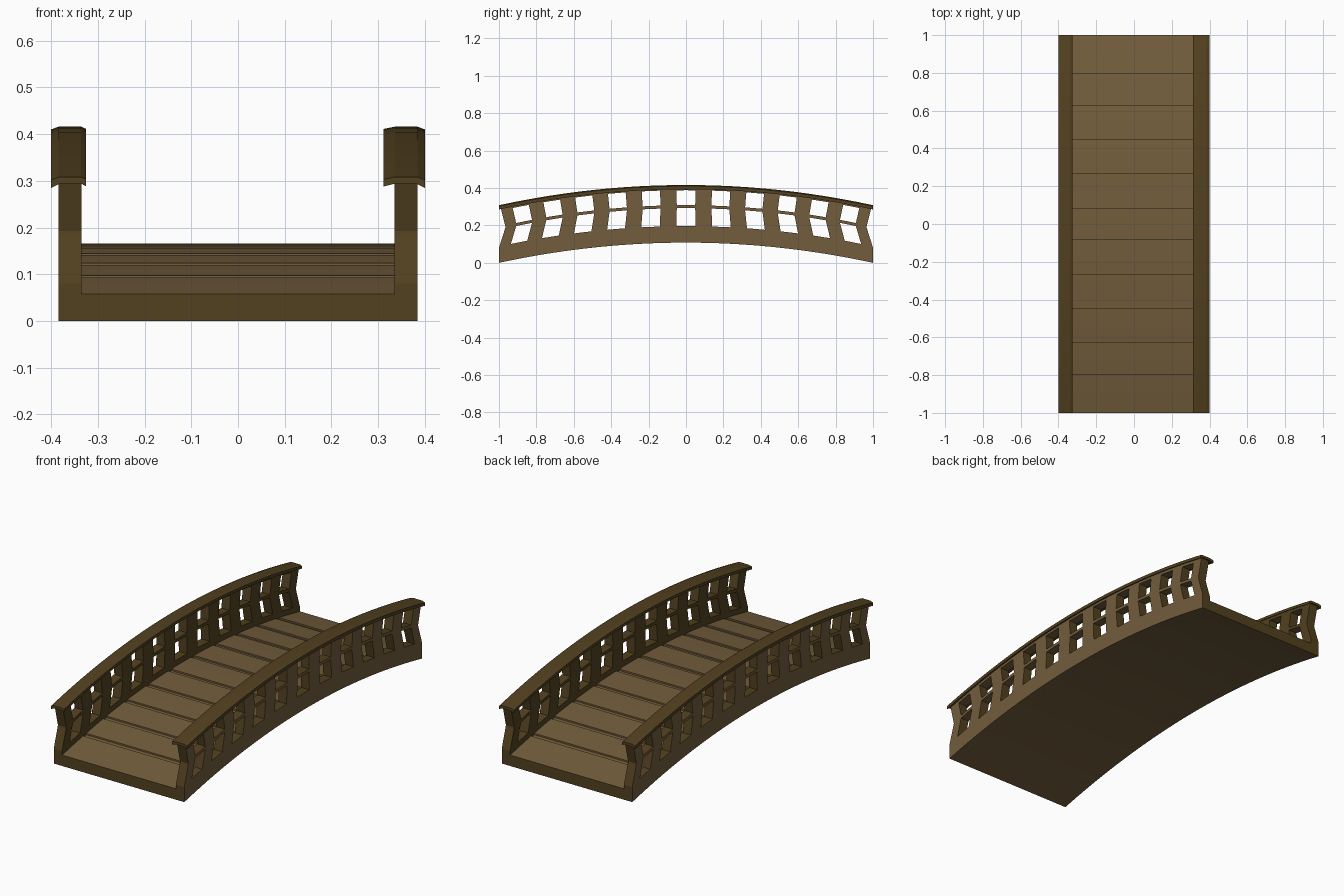
import bpy, bmesh

if "Cube" in bpy.data.objects:
    bpy.data.objects.remove(bpy.data.objects["Cube"])

RISE = 0.108


def arch(y):
    return RISE * (1 - y * y)


def material(name, col):
    m = bpy.data.materials.new(name)
    m.diffuse_color = (*col, 1)
    m.use_nodes = True
    m.node_tree.nodes["Principled BSDF"].inputs["Base Color"].default_value = m.diffuse_color
    return m


BROWN = material("weathered_wood", (0.17, 0.11, 0.045))
OLIVE = material("dark_wood", (0.085, 0.052, 0.014))


def waist(h):
    """Lengthwise scale of the side walls: pinched in at mid height."""
    pts = [(0, 1.0), (0.08, 1.0), (0.19, 0.965), (0.30, 0.992)]
    for (a, sa), (b, sb) in zip(pts, pts[1:]):
        if h <= b:
            return sa + (sb - sa) * (h - a) / (b - a)
    return pts[-1][1]


def finish(name, bm, is_olive):
    bmesh.ops.recalc_face_normals(bm, faces=bm.faces)
    for f in bm.faces:
        f.material_index = 1 if is_olive(f) else 0
    me = bpy.data.meshes.new(name)
    bm.to_mesh(me)
    bm.free()
    me.materials.append(BROWN)
    me.materials.append(OLIVE)
    ob = bpy.data.objects.new(name, me)
    bpy.context.collection.objects.link(ob)
    return ob


def slab(name, x0, x1, ys, hs, is_hole, scale, is_olive):
    """Arched slab from a grid of cells in the side plane, leaving holes open."""
    bm = bmesh.new()
    cache = {}

    def v(i, j, s):
        if (i, j, s) not in cache:
            y = ys[i] * scale(hs[j])
            cache[i, j, s] = bm.verts.new(((x0, x1)[s], y, arch(ys[i]) + hs[j]))
        return cache[i, j, s]

    def solid(i, j):
        if not (0 <= i < len(ys) - 1 and 0 <= j < len(hs) - 1):
            return False
        return not is_hole((ys[i] + ys[i + 1]) / 2, j)

    for i in range(len(ys) - 1):
        for j in range(len(hs) - 1):
            if not solid(i, j):
                continue
            c = [(i, j), (i + 1, j), (i + 1, j + 1), (i, j + 1)]
            for s in (0, 1):
                bm.faces.new([v(*p, s) for p in c])
            neighbours = [(i, j - 1), (i + 1, j), (i, j + 1), (i - 1, j)]
            for k, n in enumerate(neighbours):
                if not solid(*n):
                    a, b = c[k], c[(k + 1) % 4]
                    bm.faces.new([v(*a, 0), v(*b, 0), v(*b, 1), v(*a, 1)])
    return finish(name, bm, is_olive)


# Window spacing along the bridge, tightening toward the ends
def centre(k):
    return 0.193 * k - 0.0028 * k * abs(k)


def half_width(c):
    return 0.051 - 0.008 * abs(c)


windows = [centre(k) for k in range(-5, 6)]
posts = [(a + b) / 2 for a, b in zip(windows, windows[1:])]

# Deck with a shallow groove between planks
GROOVE = 0.013
deck_ys = sorted([-1, 1] + windows + [p + d for p in posts for d in (-GROOVE, GROOVE)])
slab("deck", -0.335, 0.335, deck_ys, [0, 0.050, 0.058],
     lambda y, j: j == 1 and any(abs(y - p) < GROOVE for p in posts),
     lambda h: 1.0,
     lambda f: abs(f.normal.y) > 0.9 and abs(f.calc_center_median().y) > 0.99)

# Side walls with two rows of windows
wall_ys = sorted([-1, 1] + windows + posts
                 + [c + s * half_width(c) for c in windows for s in (-1, 1)])
wall_hs = [0, 0.08, 0.088, 0.184, 0.192, 0.200, 0.280, 0.298]
for side, label in ((1, "right"), (-1, "left")):
    slab(label + "_side_wall", side * 0.335, side * 0.384, wall_ys, wall_hs,
         lambda y, j: j in (2, 5) and any(abs(y - c) < half_width(c) for c in windows),
         waist,
         lambda f, s=side: f.normal.x * s < 0.9 and f.normal.z > -0.9)

# Handrails: a moulded profile swept along the arch
for side, inner, label in ((1, 0.312, "right"), (-1, 0.325, "left")):
    profile = [(inner, 0.288), (0.336, 0.294), (0.382, 0.294), (0.40, 0.285),
               (0.40, 0.302), (0.384, 0.308), (0.336, 0.308), (inner, 0.303)]
    bm = bmesh.new()
    rings = []
    for i in range(25):
        y = -1 + i / 12
        rings.append([bm.verts.new((side * x, y, arch(y) + h)) for x, h in profile])
    for a, b in zip(rings, rings[1:]):
        for k in range(len(profile)):
            n = (k + 1) % len(profile)
            bm.faces.new([a[k], a[n], b[n], b[k]])
    bm.faces.new(rings[0])
    bm.faces.new(rings[-1])
    finish(label + "_handrail", bm, lambda f: True)
